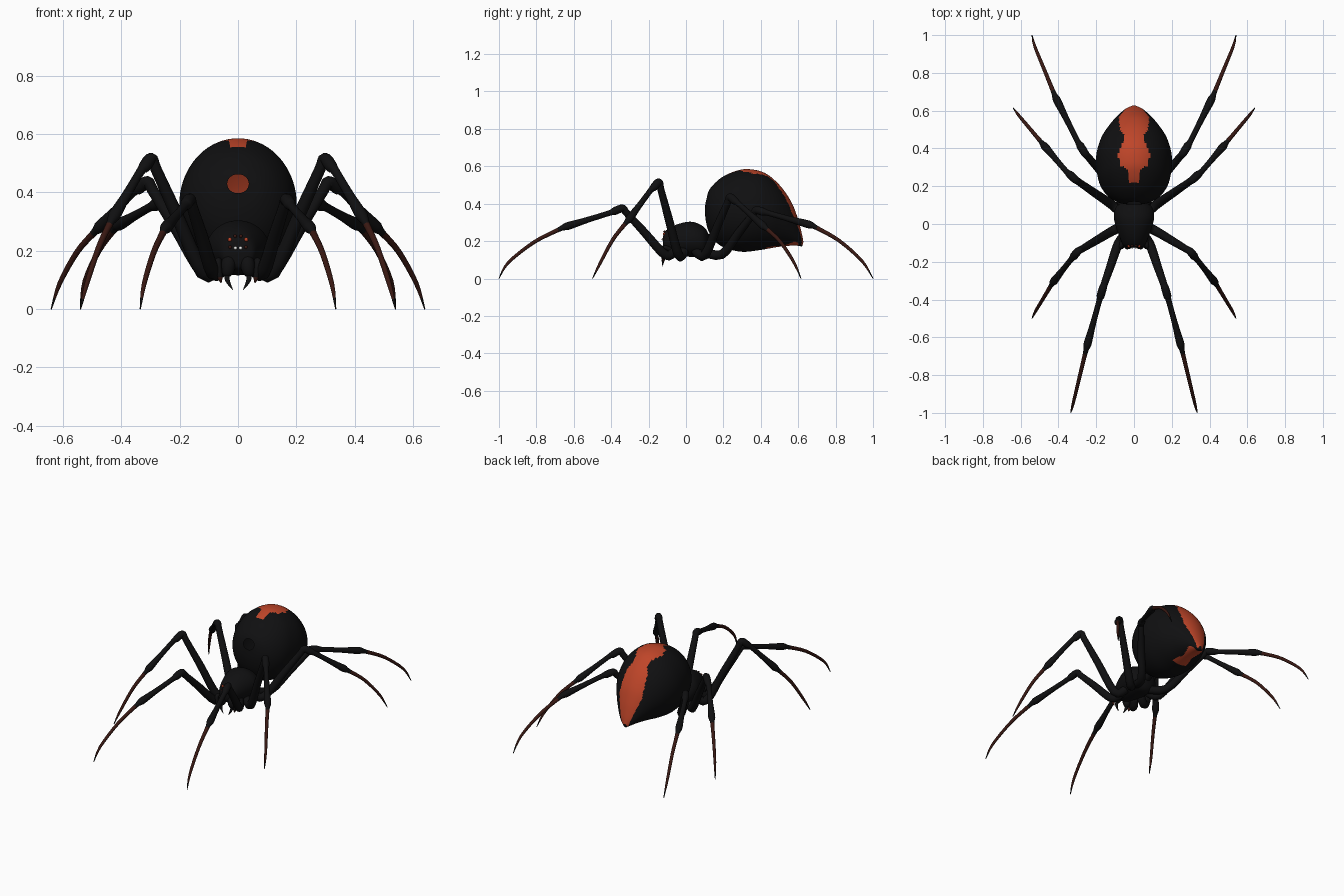
import bpy, bmesh, math
from mathutils import Vector

if "Cube" in bpy.data.objects:
    bpy.data.objects.remove(bpy.data.objects["Cube"])


def material(name, rgb):
    m = bpy.data.materials.new(name)
    m.diffuse_color = (*rgb, 1)
    m.use_nodes = True
    m.node_tree.nodes["Principled BSDF"].inputs["Base Color"].default_value = m.diffuse_color
    return m


BLACK = material("glossy black", (0.005, 0.005, 0.0055))
RED = material("orange red", (0.52, 0.06, 0.022))
BROWN = material("dark red brown", (0.04, 0.009, 0.006))
WHITE = material("eye white", (0.9, 0.9, 0.88))


def smooth_path(rows, steps):
    """Catmull-Rom interpolation of rows of numbers."""
    out = []
    n = len(rows)
    for i in range(n - 1):
        p0, p1, p2, p3 = rows[max(i - 1, 0)], rows[i], rows[i + 1], rows[min(i + 2, n - 1)]
        for k in range(steps):
            t = k / steps
            out.append([0.5 * (2 * b + (c - a) * t + (2 * a - 5 * b + 4 * c - d) * t * t
                               + (3 * b - a - 3 * c + d) * t ** 3)
                        for a, b, c, d in zip(p0, p1, p2, p3)])
    out.append(list(rows[-1]))
    return out


def skin(name, rings, mats, rule=None, cap_start=True, cap_end=True):
    """Bridge rings of points into one smooth object; rule(ring, centre) picks the colour."""
    bm = bmesh.new()
    vs = [[bm.verts.new(p) for p in r] for r in rings]
    n = len(rings[0])
    for i in range(len(vs) - 1):
        for j in range(n):
            k = (j + 1) % n
            f = bm.faces.new((vs[i][j], vs[i][k], vs[i + 1][k], vs[i + 1][j]))
            if rule:
                f.material_index = rule(i, f.calc_center_median())
    if cap_start:
        bm.faces.new(vs[0])
    if cap_end:
        bm.faces.new(vs[-1])
    bmesh.ops.recalc_face_normals(bm, faces=bm.faces)
    for f in bm.faces:
        f.smooth = True
    me = bpy.data.meshes.new(name)
    bm.to_mesh(me)
    bm.free()
    for m in mats:
        me.materials.append(m)
    ob = bpy.data.objects.new(name, me)
    bpy.context.collection.objects.link(ob)
    return ob


def body(name, profile, steps, seg, **kw):
    """Profile rows: top y, top z, bottom y, bottom z, half width."""
    rings = []
    for yt, zt, yb, zb, w in smooth_path(profile, steps):
        c = Vector((0, (yt + yb) / 2, (zt + zb) / 2))
        up = Vector((0, (yt - yb) / 2, (zt - zb) / 2))
        rings.append([c + up * math.cos(a) + Vector((w * math.sin(a), 0, 0))
                      for a in (2 * math.pi * j / seg for j in range(seg))])
    return skin(name, rings, **kw)


def tube(name, rows, steps, seg, mats=(BLACK,), rule=None):
    """Rows: x, y, z, radius. Tube with a steady, untwisted frame."""
    pts = smooth_path(rows, steps)
    P = [Vector(p[:3]) for p in pts]
    side = (P[-1] - P[0]).cross(Vector((0, 0, 1))).normalized()
    rings = []
    for i, p in enumerate(P):
        d = (P[min(i + 1, len(P) - 1)] - P[max(i - 1, 0)]).normalized()
        u = (side - d * side.dot(d)).normalized()
        v = d.cross(u)
        r = max(pts[i][3], 0.001)
        rings.append([p + (u * math.cos(a) + v * math.sin(a)) * r
                      for a in (2 * math.pi * j / seg for j in range(seg))])
    return skin(name, rings, mats, rule)


# Abdomen: tilted teardrop, open at the front, with back stripe and belly patch
STRIPE = [(.215, .03), (.29, .032), (.31, .07), (.36, .085), (.40, .075), (.44, .05),
          (.47, .05), (.50, .075), (.60, .085), (.66, .06)]


def abdomen_rule(i, c):
    x, y, z = abs(c.x), c.y, c.z
    if z > 0.43 - 0.49 * (y - 0.11):
        for (y0, w0), (y1, w1) in zip(STRIPE, STRIPE[1:]):
            if y0 <= y < y1:
                w = w0 + (w1 - w0) * (y - y0) / (y1 - y0)
                return int(x < min(w, 0.02 + (z - 0.18) * 0.35))
        return 0
    waist = 0.03 + 0.35 * abs(y - 0.51)
    return int(0.43 < y < 0.60 and x < waist and z < 0.23)


body("abdomen", [
    (.118, .462, .103, .397, .037), (.140, .495, .103, .330, .090), (.190, .540, .118, .260, .140),
    (.260, .573, .150, .205, .177), (.330, .585, .205, .165, .195), (.420, .565, .300, .143, .200),
    (.500, .500, .400, .153, .175), (.560, .415, .480, .167, .130), (.595, .330, .550, .175, .085),
    (.617, .250, .600, .175, .045), (.628, .195, .620, .170, .012)],
    7, 112, mats=(BLACK, RED), rule=abdomen_rule, cap_start=False)

# Head and thorax
body("head_thorax", [
    (-.124, .215, -.124, .175, .025), (-.114, .250, -.114, .140, .055), (-.070, .280, -.070, .125, .076),
    (-.010, .300, -.010, .118, .097), (.040, .302, .040, .116, .107), (.090, .280, .090, .118, .095),
    (.115, .250, .115, .140, .060), (.125, .220, .125, .180, .020)], 5, 48, mats=(BLACK,))

# Waist joining thorax and abdomen
tube("waist", [(0, .09, .20, .035), (0, .14, .215, .028), (0, .19, .25, .035)], 4, 16)

# Legs: hip, hip end, knee, knee end, shin end, foot start, tip
LEGS = {
    "front_leg": [(.05, -.06, .15), (.085, -.11, .125), (.165, -.34, .375), (.185, -.41, .35),
                  (.25, -.65, .275), (.322, -.95, .085), (.335, -1.0, 0)],
    "second_leg": [(.06, -.01, .15), (.12, -.04, .125), (.297, -.145, .515), (.335, -.19, .47),
                   (.43, -.31, .31), (.52, -.46, .08), (.54, -.50, 0)],
    "third_leg": [(.06, .05, .15), (.115, .10, .125), (.31, .235, .435), (.36, .28, .40),
                  (.48, .42, .275), (.61, .575, .09), (.64, .615, 0)],
    "rear_leg": [(.05, .08, .15), (.10, .19, .128), (.26, .375, .365), (.30, .44, .35),
                 (.415, .67, .285), (.525, .94, .095), (.54, 1.0, 0)],
}
for name, pts in LEGS.items():
    a = [Vector(p) for p in pts]
    sag = Vector((0, 0, 0.022))
    path = [(a[0], .026), (a[1], .025), (a[1].lerp(a[2], .5), .022), (a[1].lerp(a[2], .9), .019),
            (a[2], .021), (a[2].lerp(a[3], .6), .021), (a[3], .015), (a[3].lerp(a[4], .5), .016),
            (a[4].lerp(a[3], .1), .021), (a[4], .018), (a[4].lerp(a[5], .12) + sag * .3, .012),
            (a[4].lerp(a[5], .55) + sag, .010), (a[5], .008), (a[6], .002)]
    for side, s in (("right", 1), ("left", -1)):
        tube(f"{side}_{name}", [(p.x * s, p.y, p.z, r) for p, r in path], 4, 14,
             (BLACK, BROWN), lambda i, c: int(40 <= i < 50))

# Jaws, fangs, feelers
for side, s in (("right", 1), ("left", -1)):
    tube(f"{side}_jaw", [(s * .028, -.09, .19, .02), (s * .032, -.108, .155, .025),
                         (s * .036, -.112, .125, .020), (s * .036, -.112, .112, .010)], 4, 14)
    tube(f"{side}_fang", [(s * .038, -.112, .125, .010), (s * .036, -.122, .098, .008),
                          (s * .018, -.125, .066, .001)], 5, 10)
    tube(f"{side}_feeler", [(s * .055, -.06, .14, .012), (s * .066, -.105, .165, .011),
                            (s * .068, -.122, .155, .011), (s * .062, -.122, .11, .009),
                            (s * .058, -.118, .09, .002)], 4, 12, (BLACK, BROWN),
         lambda i, c: int(i >= 12))

# Eyes: two rows on the face
for name, x, y, z, r, m in [("lower_inner_eye", .009, -.125, .209, .006, WHITE),
                            ("lower_outer_eye", .027, -.121, .212, .006, BROWN),
                            ("upper_outer_eye", .028, -.117, .238, .007, RED),
                            ("upper_inner_eye", .010, -.116, .250, .006, BROWN)]:
    for side, s in (("right", 1), ("left", -1)):
        bpy.ops.mesh.primitive_uv_sphere_add(segments=12, ring_count=8, radius=r, location=(s * x, y, z))
        ob = bpy.context.object
        ob.name = f"{side}_{name}"
        ob.data.materials.append(m)
        bpy.ops.object.shade_smooth()
